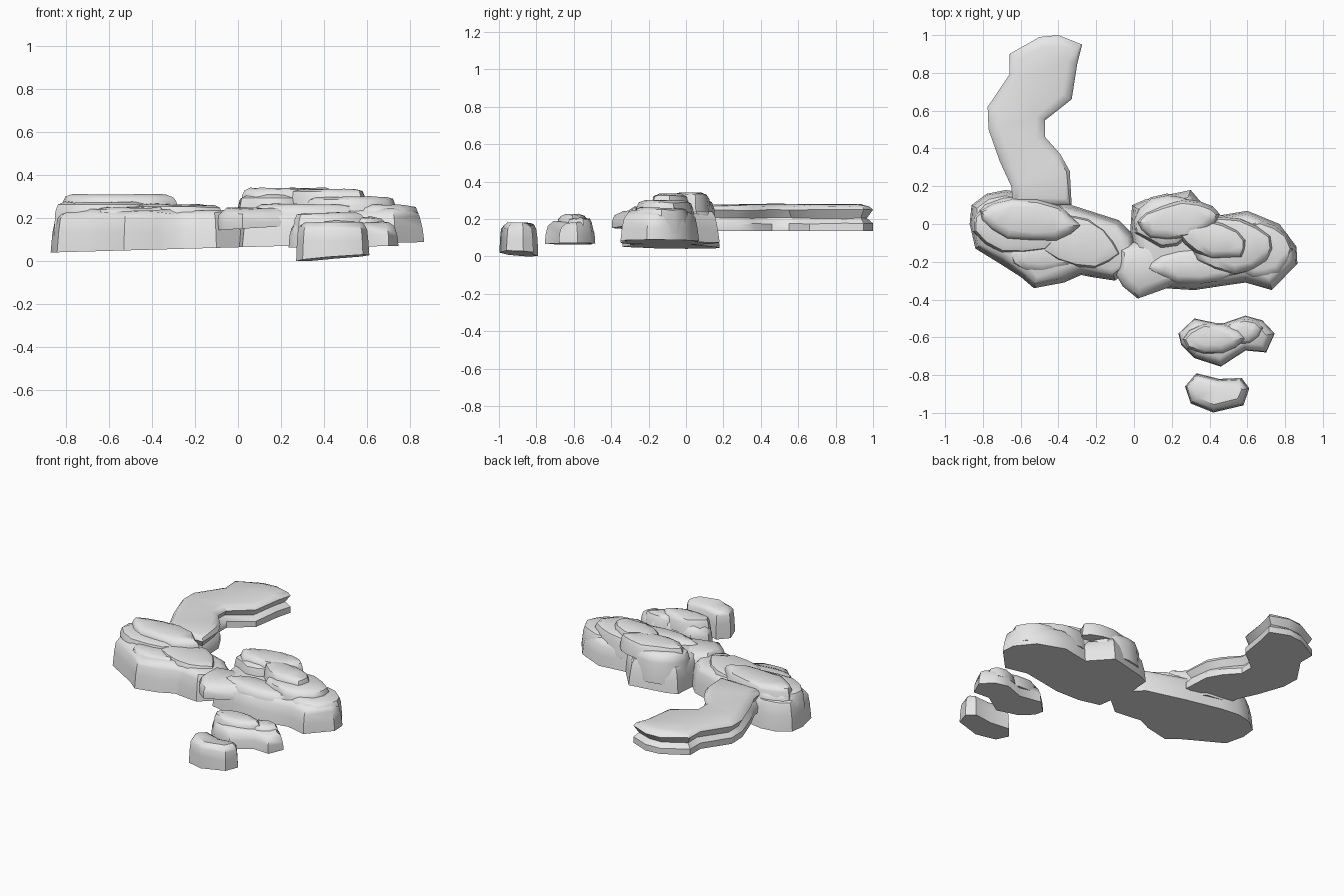
import bpy
import bmesh
import random
from math import cos, sin, pi, radians
from mathutils import Vector

random.seed(4)

default_cube = bpy.data.objects.get("Cube")
if default_cube:
    bpy.data.objects.remove(default_cube, do_unlink=True)

stone = bpy.data.materials.new("stone grey")
stone.use_nodes = True
stone.diffuse_color = (0.8, 0.8, 0.8, 1)
stone.node_tree.nodes["Principled BSDF"].inputs["Base Color"].default_value = stone.diffuse_color


def inset(points, distance):
    """Move every corner of a clockwise outline inwards."""
    result = []
    for i, point in enumerate(points):
        before = (point - points[i - 1]).normalized()
        after = (points[(i + 1) % len(points)] - point).normalized()
        inward = Vector((before.y + after.y, -before.x - after.x)).normalized()
        result.append(point + inward * distance)
    return result


def build_rock(name, outline, levels, base, rough=0.01):
    """Stack inset copies of an outline; base is a sloped plane (height, x slope, y slope)."""
    points = [Vector(p) for p in outline]
    mesh_builder = bmesh.new()
    height, slope_x, slope_y = base
    rings = [[mesh_builder.verts.new((p.x, p.y, height + slope_x * p.x + slope_y * p.y))
              for p in points]]
    for z, distance in levels:
        ring = []
        for p, q in zip(points, inset(points, distance)):
            wobble = p.lerp(q, random.uniform(0.75, 1.0))
            ring.append(mesh_builder.verts.new((wobble.x, wobble.y, z + random.uniform(-rough, rough / 2))))
        rings.append(ring)
    for low, high in zip(rings, rings[1:]):
        for i in range(len(points)):
            mesh_builder.faces.new((low[i - 1], low[i], high[i], high[i - 1]))
    bottom = mesh_builder.faces.new(rings[0])
    top = mesh_builder.faces.new(rings[-1])
    bmesh.ops.triangulate(mesh_builder, faces=[bottom, top])
    bmesh.ops.recalc_face_normals(mesh_builder, faces=mesh_builder.faces)
    # Smooth faces, with creases kept sharp
    for face in mesh_builder.faces:
        face.smooth = True
    for edge in mesh_builder.edges:
        edge.smooth = edge.calc_face_angle(0) < radians(40)
    mesh = bpy.data.meshes.new(name)
    mesh_builder.to_mesh(mesh)
    mesh_builder.free()
    mesh.materials.append(stone)
    rock = bpy.data.objects.new(name, mesh)
    bpy.context.collection.objects.link(rock)
    return rock


def build_lobe(name, centre, radii, turn, bottom, top, sides=13):
    """Rounded irregular boulder that swells above a larger rock."""
    outline = []
    for i in range(sides):
        angle = -2 * pi * i / sides
        size = random.uniform(0.9, 1.04)
        x, y = radii[0] * size * cos(angle), radii[1] * size * sin(angle)
        outline.append((centre[0] + x * cos(turn) - y * sin(turn),
                        centre[1] + x * sin(turn) + y * cos(turn)))
    rise = top - bottom
    levels = [(bottom + rise * 0.7, 0.01), (bottom + rise * 0.92, 0.025), (top, 0.06)]
    return build_rock(name, outline, levels, (bottom, 0, 0), rough=0.006)


ground = (0.065, 0.028, 0)

# Large rock on the model's right, with its raised boulders
build_rock("right_large_rock", [
    (-.87, 0), (-.86, .1), (-.78, .16), (-.68, .18), (-.55, .16), (-.33, .1),
    (-.08, .02), (0, -.06), (.02, -.2), (-.1, -.3), (-.23, -.28), (-.28, -.27),
    (-.37, -.31), (-.53, -.34), (-.6, -.28), (-.71, -.21), (-.84, -.13)],
    [(.14, .01), (.205, .025), (.225, .04), (.24, .08)], ground)
build_lobe("right_rear_boulder", (-.61, 0), (.25, .17), 0, .12, .275)
build_lobe("right_top_slab", (-.56, .02), (.28, .12), -.1, .2, .31)
build_lobe("right_middle_boulder", (-.3, -.1), (.24, .15), -.25, .12, .265)
build_lobe("right_front_boulder", (-.5, -.17), (.19, .1), -.1, .12, .25)

# Large rock on the model's left, with its raised boulders
build_rock("left_large_rock", [
    (-.02, -.04), (-.01, .1), (.06, .13), (.3, .18), (.36, .11), (.42, .04),
    (.6, .07), (.77, 0), (.86, -.12), (.865, -.21), (.73, -.35), (.59, -.31),
    (.45, -.33), (.32, -.35), (.16, -.34), (.02, -.3)],
    [(.15, .01), (.21, .025), (.235, .045), (.25, .08)], ground)
build_lobe("left_rear_boulder", (.18, .02), (.19, .15), .2, .12, .31)
build_lobe("left_top_slab", (.24, .02), (.23, .11), .15, .24, .34)
build_lobe("left_middle_slab", (.42, -.08), (.2, .11), -.3, .2, .335)
build_lobe("left_shoulder", (.52, -.11), (.24, .16), -.1, .16, .3)
build_lobe("left_end_boulder", (.67, -.14), (.18, .17), -.4, .12, .262)
build_lobe("left_front_boulder", (.32, -.22), (.26, .11), 0, .12, .265)

# Overhanging rock that bridges the two large ones
build_rock("bridge_rock", [
    (-.1, -.26), (-.09, -.12), (.06, -.08), (.24, -.14), (.27, -.3),
    (.16, -.345), (.02, -.395), (-.06, -.33)],
    [(.19, 0), (.225, .015), (.245, .06)], (.15, .06, 0))

# Long curved ledge at the back, with a groove around its side
build_rock("curved_ledge", [
    (-.64, .1), (-.65, .2), (-.71, .33), (-.77, .5), (-.775, .62), (-.66, .79),
    (-.66, .9), (-.5, .99), (-.4, 1), (-.275, .95), (-.3, .85), (-.33, .66),
    (-.47, .55), (-.47, .46), (-.39, .37), (-.34, .28), (-.33, .1)],
    [(.175, 0), (.205, .035), (.25, 0), (.27, .02), (.28, .06)],
    (.135, 0, 0), rough=.005)

# Small stepped rock in front
build_rock("front_middle_rock", [
    (.235, -.58), (.32, -.5), (.46, -.53), (.59, -.485), (.68, -.51), (.745, -.58),
    (.7, -.68), (.59, -.67), (.46, -.755), (.32, -.71), (.25, -.64)],
    [(.12, .005), (.165, .02), (.185, .05)], (.06, .015, 0))
build_lobe("front_middle_step", (.42, -.61), (.17, .09), 0, .13, .225, sides=10)
build_lobe("front_middle_knob", (.58, -.57), (.11, .08), .2, .13, .205, sides=9)

# Smallest rock at the very front
build_rock("front_small_rock", [
    (.27, -.86), (.33, -.79), (.45, -.82), (.57, -.815), (.61, -.87),
    (.58, -.96), (.42, -.998), (.3, -.95)],
    [(.1, .005), (.15, .012), (.168, .025), (.18, .05)], (-.073, .08, -.06), rough=.006)
